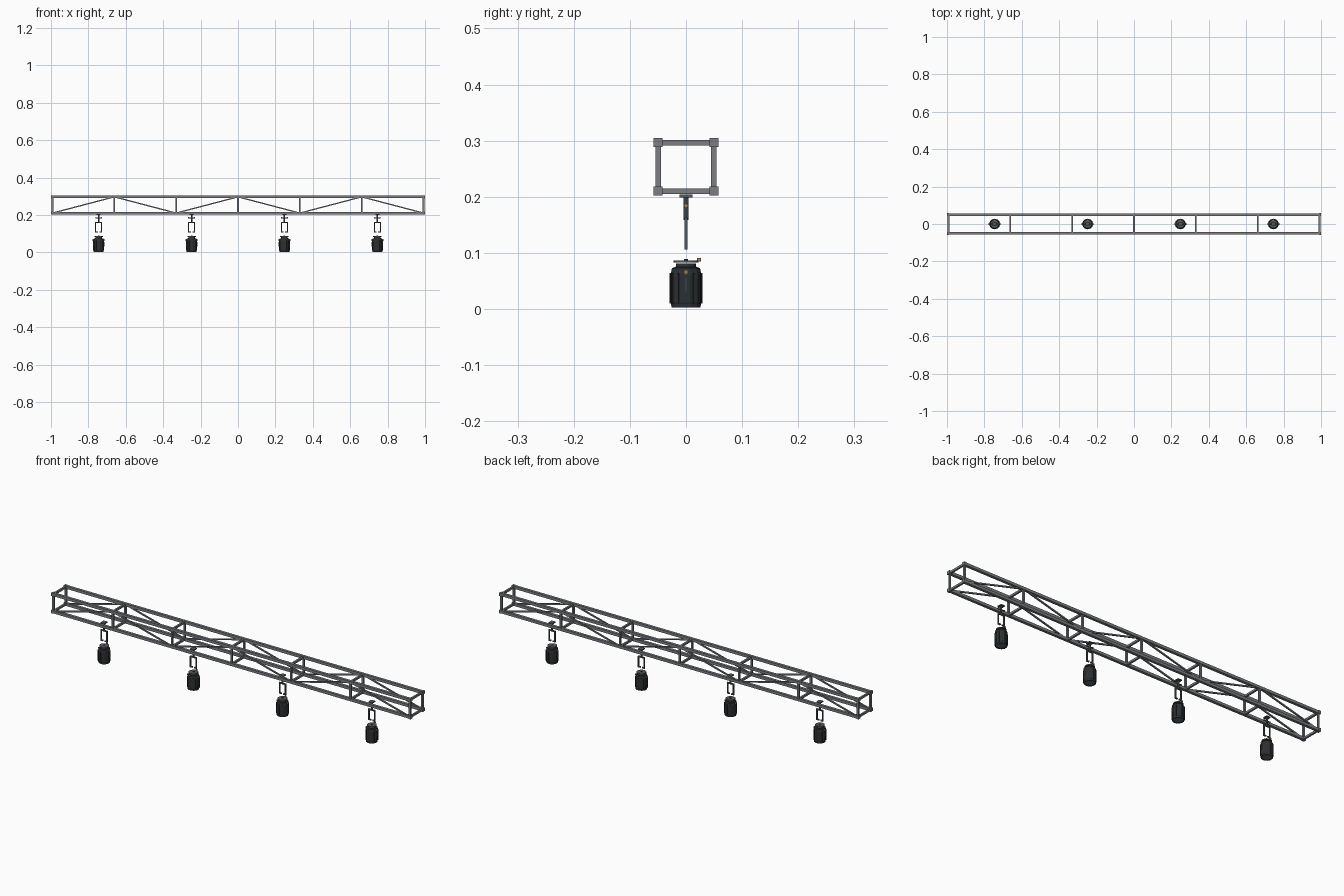
import bpy, math
from mathutils import Vector

if "Cube" in bpy.data.objects:
    bpy.data.objects.remove(bpy.data.objects["Cube"])


def material(name, rgb):
    m = bpy.data.materials.new(name)
    m.diffuse_color = (*rgb, 1)
    m.use_nodes = True
    m.node_tree.nodes["Principled BSDF"].inputs["Base Color"].default_value = m.diffuse_color
    return m


STEEL = material("steel", (0.20, 0.21, 0.23))
DARK = material("dark_metal", (0.09, 0.10, 0.11))
BLACK = material("black_housing", (0.025, 0.03, 0.033))
BRASS = material("brass", (0.35, 0.2, 0.06))
GLASS = material("lens_glass", (0.10, 0.13, 0.16))


def box(name, loc, size, mat):
    bpy.ops.mesh.primitive_cube_add(size=1, location=loc)
    o = bpy.context.object
    o.name = name
    o.scale = size
    o.data.materials.append(mat)
    return o


def beam(name, a, b, w, mat):
    a, b = Vector(a), Vector(b)
    d = b - a
    o = box(name, (a + b) / 2, (w, w, d.length), mat)
    o.rotation_euler = d.to_track_quat('Z', 'Y').to_euler()
    return o


def cyl(name, loc, r, h, mat, sides=12, rot=(0, 0, 0)):
    bpy.ops.mesh.primitive_cylinder_add(vertices=sides, radius=r, depth=h, location=loc, rotation=rot)
    o = bpy.context.object
    o.name = name
    o.data.materials.append(mat)
    return o


def lathe(name, profile, loc, mat, sides=12):
    verts, faces = [], []
    for r, z in profile:
        for i in range(sides):
            t = math.tau * (i + 0.5) / sides
            verts.append((r * math.cos(t), r * math.sin(t), z))
    for k in range(len(profile) - 1):
        for i in range(sides):
            j = (i + 1) % sides
            faces.append((k * sides + i, k * sides + j, (k + 1) * sides + j, (k + 1) * sides + i))
    faces.append(tuple(reversed(range(sides))))
    faces.append(tuple(range((len(profile) - 1) * sides, len(profile) * sides)))
    me = bpy.data.meshes.new(name)
    me.from_pydata(verts, [], faces)
    o = bpy.data.objects.new(name, me)
    bpy.context.collection.objects.link(o)
    o.location = loc
    me.materials.append(mat)
    return o


# Truss: four chords with end collars
Y, ZB, ZT = 0.0495, 0.210, 0.2965
for y in (-Y, Y):
    for z in (ZB, ZT):
        box("truss_chord", (0, y, z), (1.99, 0.0135, 0.0135), STEEL)
        for s in (-1, 1):
            box("chord_end_collar", (s * 0.9945, y, z), (0.011, 0.016, 0.016), STEEL)

# Truss: posts and cross bars at every bay, zigzag diagonals on both sides
stations = [-0.992 + i * 0.992 / 3 for i in range(7)]
for i, x in enumerate(stations):
    for y in (-Y, Y):
        box("truss_post", (x, y, (ZB + ZT) / 2), (0.009, 0.009, ZT - ZB), STEEL)
        if i < 6:
            z0, z1 = (ZB, ZT) if i % 2 == 0 else (ZT, ZB)
            beam("truss_diagonal", (x, y, z0), (stations[i + 1], y, z1), 0.0065, STEEL)
    for z in (ZB, ZT):
        box("truss_cross_bar", (x, 0, z), (0.009, 2 * Y, 0.010), STEEL)

# Lamp housing outline, bottom to top
HOUSING = [(0.022, 0.010), (0.023, 0.003), (0.027, 0.003), (0.0275, 0.010), (0.0285, 0.012),
           (0.0285, 0.060), (0.026, 0.073), (0.019, 0.075), (0.018, 0.081)]


def lamp(x):
    # Clamp and stem under the truss
    box("clamp_plate", (x, 0, 0.2015), (0.022, 0.024, 0.005), DARK)
    cyl("hanger_stem", (x, 0, 0.180), 0.0045, 0.042, DARK, 8)
    cyl("clamp_cross_bolt", (x, 0, 0.184), 0.003, 0.034, DARK, 8, (0, math.pi / 2, 0))
    for s in (-1, 1):
        cyl("clamp_bolt_head", (x + s * 0.016, 0, 0.184), 0.0045, 0.004, BRASS, 6, (0, math.pi / 2, 0))

    # Rectangular yoke
    for s in (-1, 1):
        box("yoke_arm", (x + s * 0.016, 0, 0.134), (0.005, 0.006, 0.056), DARK)
        box("yoke_foot", (x + s * 0.011, 0, 0.109), (0.013, 0.006, 0.006), DARK)
    box("yoke_bridge", (x, 0, 0.160), (0.037, 0.006, 0.006), DARK)

    # Housing with ribs, cap disc and lens
    lathe("lamp_housing", HOUSING, (x, 0, 0), BLACK)
    for i in range(12):
        a = math.tau * i / 12
        rib = box("cooling_rib", (x + 0.0275 * math.cos(a), 0.0275 * math.sin(a), 0.037),
                  (0.004, 0.003, 0.054), BLACK)
        rib.rotation_euler.z = a
    cyl("lamp_lens", (x, 0, 0.007), 0.0225, 0.004, GLASS, 16)
    cyl("cap_disc", (x, 0, 0.0845), 0.0225, 0.004, DARK, 16)
    box("cap_catch", (x, 0.0235, 0.0875), (0.007, 0.007, 0.006), BRASS)
    cyl("cap_stud", (x, 0, 0.087), 0.004, 0.005, DARK, 8)

    # Side pivots and slots
    for s in (-1, 1):
        cyl("pivot_knob", (x + s * 0.028, 0, 0.066), 0.0045, 0.008, BRASS, 8, (0, math.pi / 2, 0))
        box("side_slot", (x + s * 0.0295, 0, 0.043), (0.002, 0.004, 0.024), GLASS)


for lx in (-0.745, -0.248, 0.248, 0.745):
    lamp(lx)
